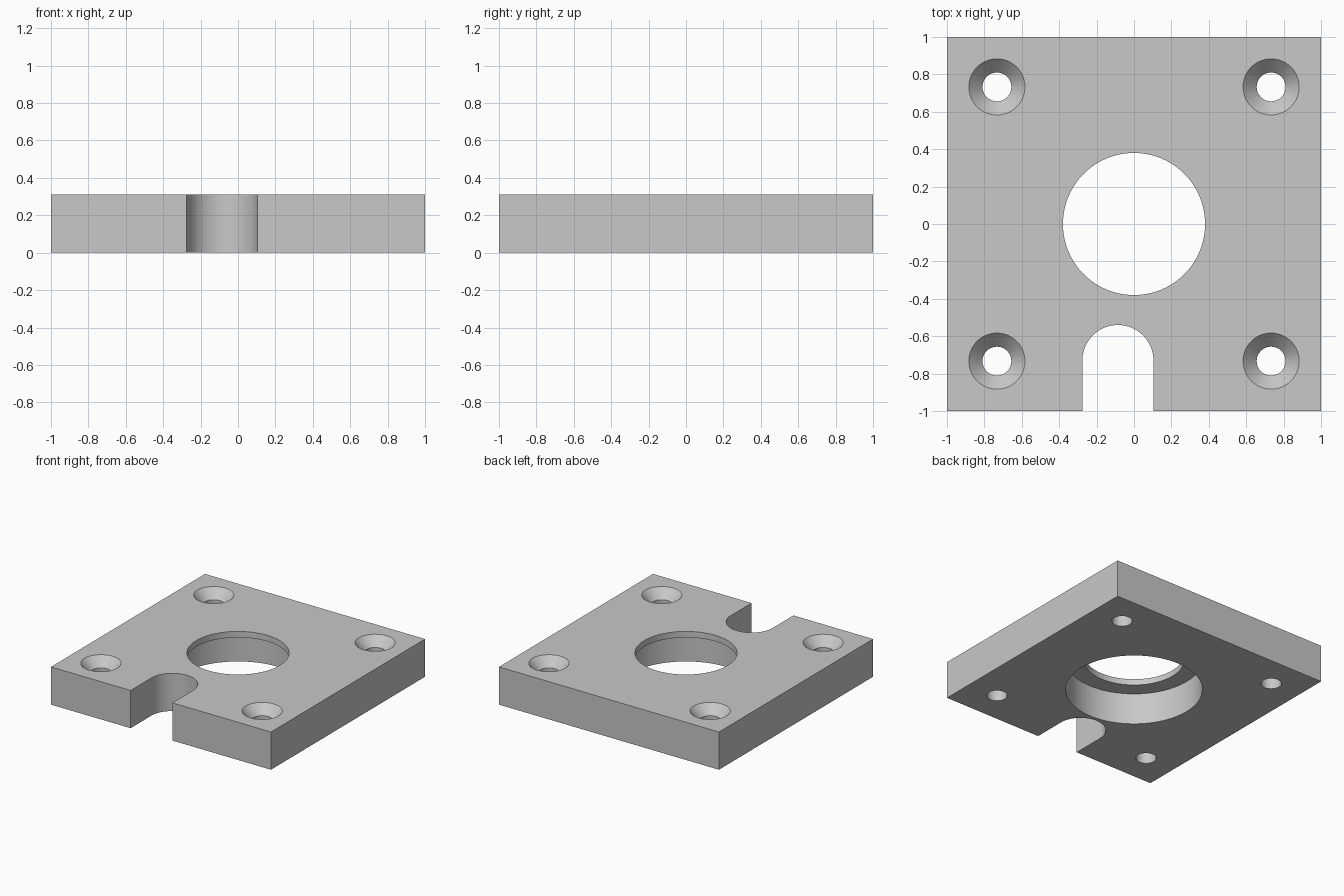
import bpy
import bmesh
from math import cos, sin, pi

if "Cube" in bpy.data.objects:
    bpy.data.objects.remove(bpy.data.objects["Cube"])

THICK = 0.31     # plate thickness
LIP = 0.05       # thin rim left above the counterbore
OVER = 0.1       # how far cutters reach past the plate

grey = bpy.data.materials.new("plain_grey")
grey.use_nodes = True
grey.diffuse_color = (0.58, 0.58, 0.58, 1)
grey.node_tree.nodes["Principled BSDF"].inputs["Base Color"].default_value = (0.58, 0.58, 0.58, 1)


def finish(name, bm):
    bmesh.ops.recalc_face_normals(bm, faces=bm.faces)
    mesh = bpy.data.meshes.new(name)
    bm.to_mesh(mesh)
    bm.free()
    mesh.materials.append(grey)
    obj = bpy.data.objects.new(name, mesh)
    bpy.context.collection.objects.link(obj)
    return obj


def prism(name, outline, z0, z1):
    """Solid made by extruding a flat outline upward."""
    bm = bmesh.new()
    face = bm.faces.new([bm.verts.new((x, y, z0)) for x, y in outline])
    new = bmesh.ops.extrude_face_region(bm, geom=[face])["geom"]
    verts = [g for g in new if isinstance(g, bmesh.types.BMVert)]
    bmesh.ops.translate(bm, vec=(0, 0, z1 - z0), verts=verts)
    return finish(name, bm)


def turned(name, profile, x, y, sides):
    """Solid of revolution from (radius, height) steps."""
    bm = bmesh.new()
    rings = [[bm.verts.new((x + r * cos(2 * pi * i / sides), y + r * sin(2 * pi * i / sides), z))
              for i in range(sides)] for r, z in profile]
    for low, high in zip(rings, rings[1:]):
        for i in range(sides):
            j = (i + 1) % sides
            bm.faces.new((low[i], low[j], high[j], high[i]))
    bm.faces.new(rings[0])
    bm.faces.new(rings[-1])
    return finish(name, bm)


# Square plate
plate = prism("mounting_plate", [(-1, -1), (1, -1), (1, 1), (-1, 1)], 0, THICK)

# Central bore, wider from below
cutters = [turned("bore_cutter", [(0.515, -OVER), (0.515, THICK - LIP),
                                  (0.38, THICK - LIP), (0.38, THICK + OVER)], 0, 0, 96)]

# Countersunk screw holes in the corners
for sx in (-1, 1):
    for sy in (-1, 1):
        cutters.append(turned("screw_hole_cutter",
                              [(0.077, -OVER), (0.077, THICK - 0.075), (0.15, THICK),
                               (0.15, THICK + OVER)], sx * 0.733, sy * 0.733, 64))

# Round-ended slot open to the front edge
cx, cy, r = -0.086, -0.73, 0.19
arc = [(cx + r * cos(pi * i / 40), cy + r * sin(pi * i / 40)) for i in range(41)]
cutters.append(prism("slot_cutter", [(cx - r, -1 - OVER), (cx + r, -1 - OVER)] + arc,
                     -OVER, THICK + OVER))

# Cut everything out of the plate
bpy.context.view_layer.objects.active = plate
for cutter in cutters:
    cutter.hide_render = True
    mod = plate.modifiers.new("cut", 'BOOLEAN')
    mod.operation = 'DIFFERENCE'
    mod.solver = 'EXACT'
    mod.object = cutter
    bpy.ops.object.modifier_apply(modifier=mod.name)
    bpy.data.objects.remove(cutter)

# Smooth round walls, crisp rims
bpy.ops.object.select_all(action='DESELECT')
plate.select_set(True)
bpy.ops.object.shade_smooth_by_angle()
